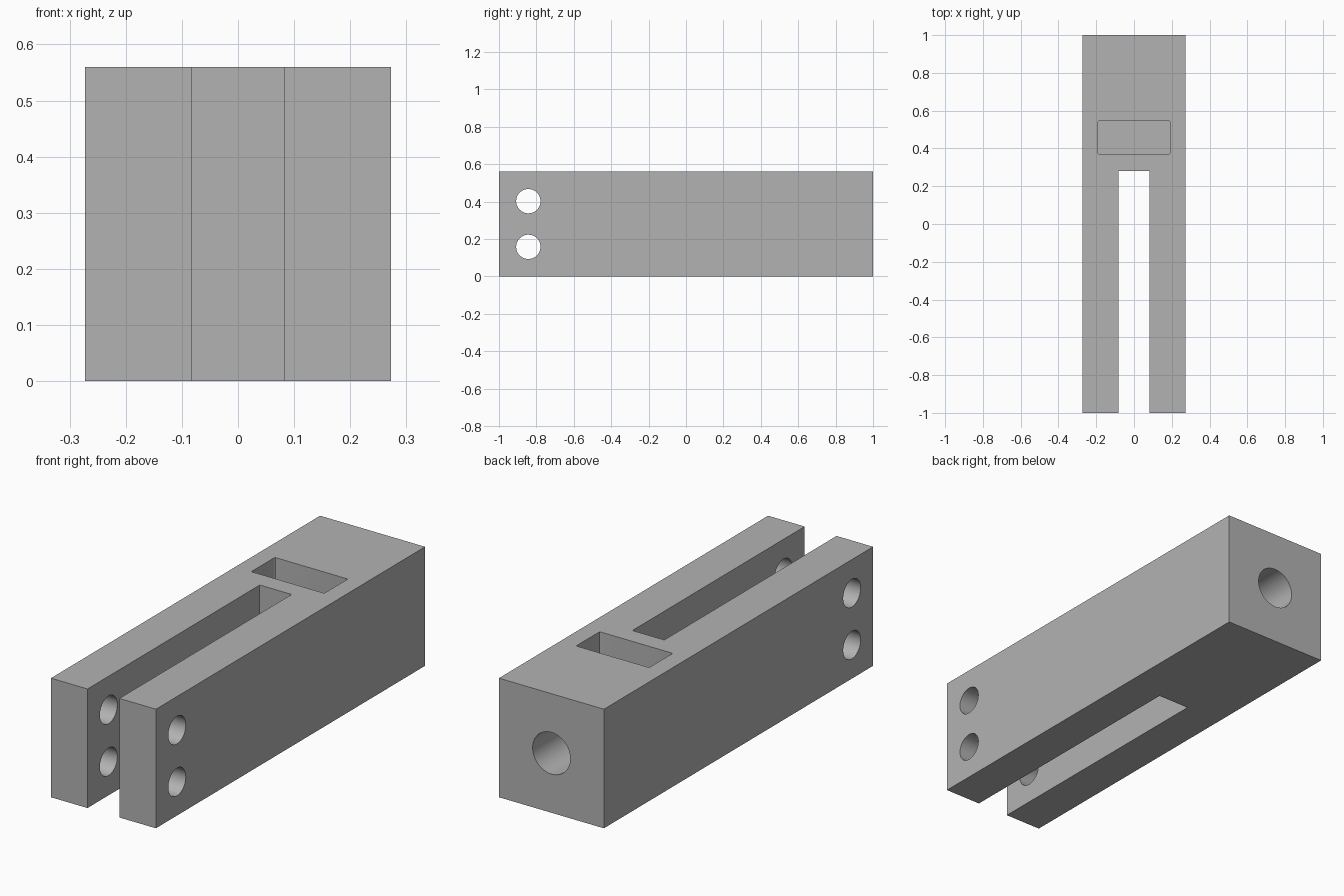
import bpy
import bmesh
from math import pi
from mathutils import Matrix, Vector

if "Cube" in bpy.data.objects:
    bpy.data.objects.remove(bpy.data.objects["Cube"], do_unlink=True)

HALF_WIDTH, HEIGHT = 0.273, 0.56
MID = HEIGHT / 2

grey = bpy.data.materials.new("plain grey")
grey.use_nodes = True
colour = (0.45, 0.45, 0.45, 1)
grey.diffuse_color = colour
grey.node_tree.nodes["Principled BSDF"].inputs["Base Color"].default_value = colour


def make_object(name, bm):
    mesh = bpy.data.meshes.new(name)
    bm.to_mesh(mesh)
    bm.free()
    mesh.materials.append(grey)
    obj = bpy.data.objects.new(name, mesh)
    bpy.context.collection.objects.link(obj)
    return obj


def box(name, low, high, corner=0):
    """Box between two corners, with optionally rounded upright edges."""
    low, high = Vector(low), Vector(high)
    bm = bmesh.new()
    bmesh.ops.create_cube(bm, size=1, matrix=Matrix.Translation((low + high) / 2)
                          @ Matrix.Diagonal((high - low).to_4d()))
    if corner:
        upright = [e for e in bm.edges
                   if abs(e.verts[0].co.z - e.verts[1].co.z) > 0.01]
        bmesh.ops.bevel(bm, geom=upright, offset=corner, segments=3,
                        profile=0.5, affect='EDGES')
    return make_object(name, bm)


def rod(name, centre, radius, length, axis):
    """Cylinder lying along the x or y axis."""
    turn = Matrix.Rotation(pi / 2, 4, 'Y' if axis == 'X' else 'X')
    bm = bmesh.new()
    bmesh.ops.create_cone(bm, cap_ends=True, segments=64, radius1=radius,
                          radius2=radius, depth=length,
                          matrix=Matrix.Translation(centre) @ turn)
    return make_object(name, bm)


# Solid bar
body = box("fork_body", (-HALF_WIDTH, -1, 0), (HALF_WIDTH, 1, HEIGHT))

# Fork slot, nut pocket open at the top, and rear bore running into the pocket
cutters = [
    box("slot_cutter", (-0.083, -1.1, -0.1), (0.083, 0.28, HEIGHT + 0.1)),
    box("pocket_cutter", (-0.19, 0.37, 0.09), (0.19, 0.545, HEIGHT + 0.1), 0.006),
    rod("bore_cutter", (0, 0.8, MID), 0.098, 0.6, 'Y'),
]

# Pair of cross holes through both prongs
for side in (-1, 1):
    cutters.append(rod("pin_hole_cutter", (0, -0.843, MID + side * 0.122),
                       0.065, 1, 'X'))

# Cut everything out of the bar
bpy.context.view_layer.objects.active = body
body.select_set(True)
for cutter in cutters:
    cutter.hide_render = True
    cut = body.modifiers.new(cutter.name, 'BOOLEAN')
    cut.operation = 'DIFFERENCE'
    cut.solver = 'EXACT'
    cut.object = cutter
    bpy.ops.object.modifier_apply(modifier=cut.name)
    bpy.data.objects.remove(cutter, do_unlink=True)

bpy.ops.object.shade_smooth_by_angle(angle=pi / 6)
